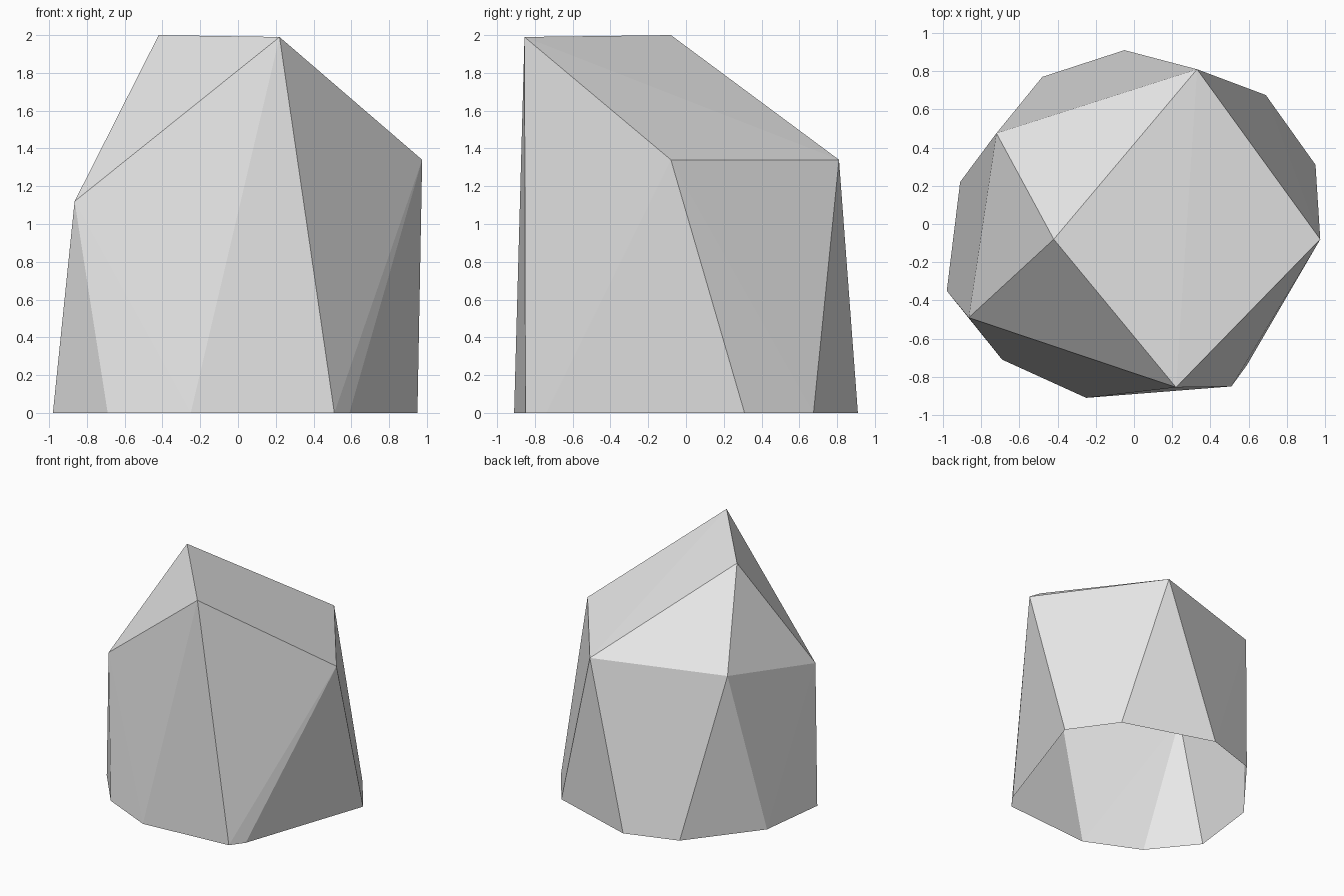
import bpy
import bmesh

# Remove the default cube
cube = bpy.data.objects.get("Cube")
if cube:
    bpy.data.objects.remove(cube, do_unlink=True)

# Plain stone colour
stone = bpy.data.materials.new("pale_grey_stone")
stone.use_nodes = True
colour = (0.8, 0.8, 0.8, 1)
stone.diffuse_color = colour
stone.node_tree.nodes["Principled BSDF"].inputs["Base Color"].default_value = colour

# Ground outline of the rock
outline = [(0.95, 0.31), (0.69, 0.675), (-0.05, 0.91), (-0.48, 0.77), (-0.91, 0.22),
           (-0.98, -0.35), (-0.69, -0.71), (-0.25, -0.91), (0.51, -0.85), (0.59, -0.74)]
# Two high ridge corners, then the shoulder corners
corners = [(-0.42, -0.08, 2.0), (0.22, -0.855, 1.99),
           (0.975, -0.08, 1.34), (0.33, 0.81, 1.34),
           (-0.72, 0.475, 1.34), (-0.865, -0.49, 1.12)]

# Wrap the corners in a faceted convex shell
bm = bmesh.new()
for co in [(x, y, 0) for x, y in outline] + corners:
    bm.verts.new(co)
bmesh.ops.convex_hull(bm, input=bm.verts[:])
bmesh.ops.recalc_face_normals(bm, faces=bm.faces[:])

# Leave the underside open
underside = [f for f in bm.faces if all(v.co.z < 0.01 for v in f.verts)]
bmesh.ops.delete(bm, geom=underside, context="FACES_ONLY")

mesh = bpy.data.meshes.new("rock")
bm.to_mesh(mesh)
bm.free()
mesh.materials.append(stone)
rock = bpy.data.objects.new("rock", mesh)
bpy.context.collection.objects.link(rock)
